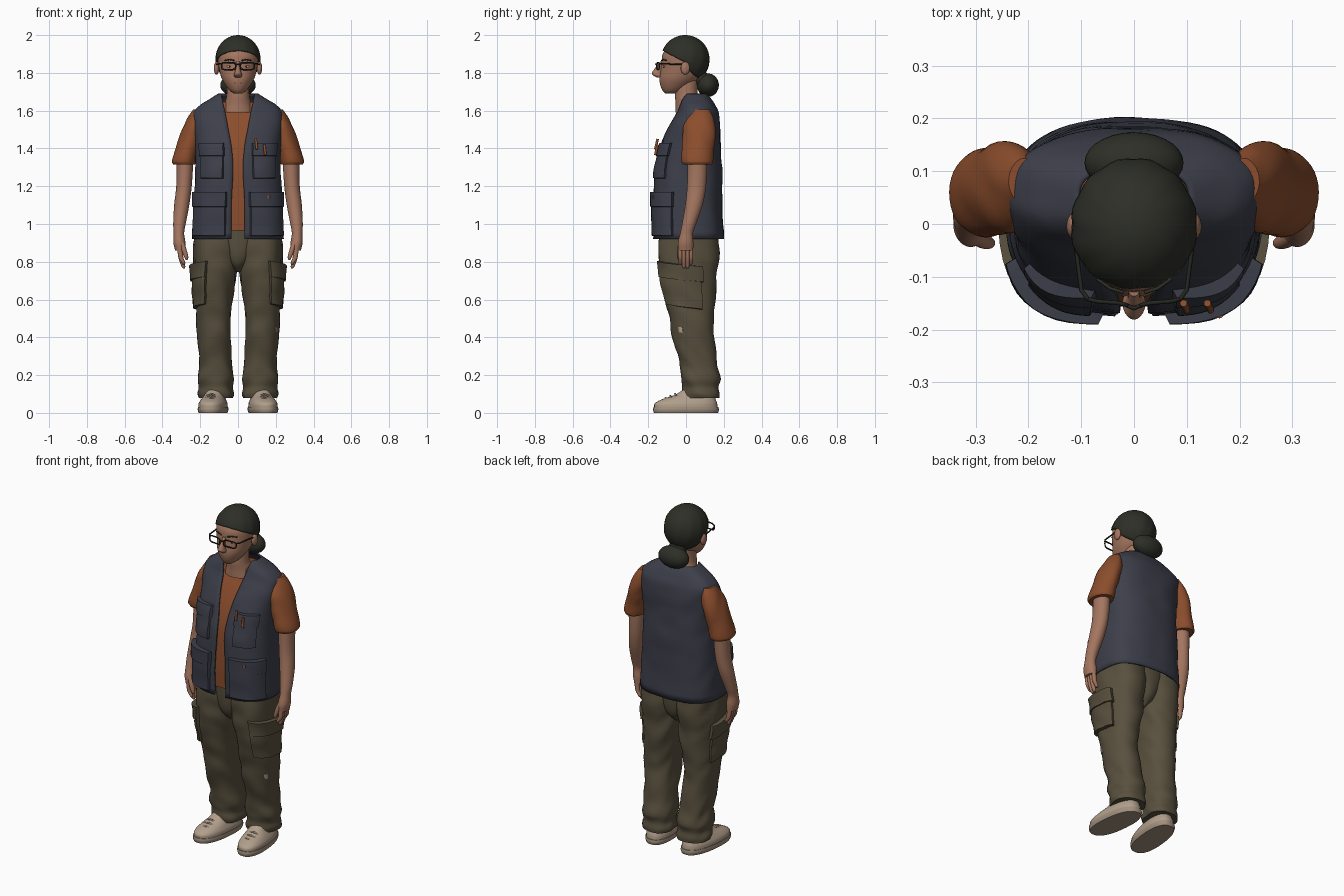
import bpy, bmesh, math
from math import sin, cos, pi, radians
from mathutils import Vector, noise

if "Cube" in bpy.data.objects:
    bpy.data.objects.remove(bpy.data.objects["Cube"])


def material(name, r, g, b):
    m = bpy.data.materials.new(name)
    m.use_nodes = True
    m.diffuse_color = (r, g, b, 1)
    bsdf = m.node_tree.nodes["Principled BSDF"]
    bsdf.inputs["Base Color"].default_value = (r, g, b, 1)
    bsdf.inputs["Roughness"].default_value = 0.8
    return m


SKIN = material("skin", .37, .18, .115)
LIPS = material("lips", .27, .11, .075)
HAIR = material("dark hair", .026, .028, .02)
VEST = material("slate vest", .046, .049, .068)
SHIRT = material("rust shirt", .26, .075, .026)
PANTS = material("olive trousers", .098, .08, .048)
SHOE = material("beige shoe", .44, .345, .26)
SOLE = material("sole", .36, .28, .21)
FRAME = material("dark frame", .018, .02, .016)


def finish(name, bm, mat, mirror=False, thick=0, angle=50):
    me = bpy.data.meshes.new(name)
    bm.to_mesh(me)
    bm.free()
    me.materials.append(mat)
    me.shade_smooth()
    me.set_sharp_from_angle(angle=radians(angle))
    ob = bpy.data.objects.new(name, me)
    bpy.context.collection.objects.link(ob)
    if thick:
        mod = ob.modifiers.new("thickness", "SOLIDIFY")
        mod.thickness, mod.offset = thick, -1
    if mirror:
        ob.modifiers.new("both sides", "MIRROR")


def section(rings, z):
    """Smoothly interpolated ring (z, x, y, rx, ry, gap) at a height."""
    n = len(rings)
    i = 0
    while i < n - 2 and z > rings[i + 1][0]:
        i += 1
    a, b = rings[i], rings[i + 1]
    p, q = rings[max(i - 1, 0)], rings[min(i + 2, n - 1)]
    h = b[0] - a[0]
    t = (z - a[0]) / h
    out = []
    for k in range(1, len(a)):
        ma = (b[k] - p[k]) / (b[0] - p[0]) * h
        mb = (q[k] - a[k]) / (q[0] - a[0]) * h
        out.append((2*t**3 - 3*t*t + 1) * a[k] + (t**3 - 2*t*t + t) * ma
                   + (3*t*t - 2*t**3) * b[k] + (t**3 - t*t) * mb)
    return out


def power(v, e):
    return math.copysign(abs(v) ** e, v)


def surface(rings, z, a, n, off=0, folds=0):
    """Point on the body at height z and angle a (0 = front, 90 deg = left)."""
    x, y, rx, ry = section(rings, z)[:4]
    p = Vector((x + (rx + off) * power(sin(a), 2 / n),
                y - (ry + off) * power(cos(a), 2 / n), z))
    if folds:
        f = folds * noise.noise(Vector((p.x * 9, p.y * 9, z * 13 + p.y * 12)))
        p += Vector((sin(a), -cos(a), 0)) * f
    return p


def skin_grid(bm, rows, closed):
    grid = [[bm.verts.new(p) for p in row] for row in rows]
    m = len(grid[0])
    for lo, hi in zip(grid, grid[1:]):
        for j in range(m if closed else m - 1):
            k = (j + 1) % m
            bm.faces.new((lo[j], lo[k], hi[k], hi[j]))
    return grid


def loft(name, rings, mat, n=2, seg=40, steps=5, folds=0, lean=0, mirror=False, thick=0):
    """Body lofted through rings; rings with a gap are left open in front."""
    bm = bmesh.new()
    opened = len(rings[0]) > 5
    zs = [a[0] + (b[0] - a[0]) * k / steps for a, b in zip(rings, rings[1:]) for k in range(steps)]
    rows = []
    for z in zs + [rings[-1][0]]:
        a0, count = 0, seg
        if opened:
            s = section(rings, z)
            a0, count = math.asin(min(.98, s[4] / s[2]) ** (n / 2)), seg + 1
        row = [surface(rings, z, a0 + (2*pi - 2*a0) * j / seg, n, 0, folds) for j in range(count)]
        for p in row:
            p.x += lean * p.y
        rows.append(row)
    grid = skin_grid(bm, rows, not opened)
    if not opened:
        bm.faces.new(grid[0][::-1])
        bm.faces.new(grid[-1])
    finish(name, bm, mat, mirror, thick)


def patch(name, rings, n, angles, heights, off, mat, folds=0, mirror=True, slant=0):
    """Raised pocket or plate that follows the body."""
    bm = bmesh.new()
    t = [0, .02] + [k / 10 for k in range(1, 10)] + [.98, 1]
    lerp = lambda pair, f: pair[0] + (pair[1] - pair[0]) * f
    rows = [[surface(rings, lerp(heights, v) - slant * u, radians(lerp(angles, u) - 100 * slant * v), n,
                     -.006 if u in (0, 1) or v in (0, 1) else off * (.65 + .35 * sin(pi * u)), folds)
             for u in t] for v in t]
    skin_grid(bm, rows, False)
    finish(name, bm, mat, mirror, angle=40)


def ball(name, centre, radii, mat, mirror=False):
    bm = bmesh.new()
    bmesh.ops.create_uvsphere(bm, u_segments=28, v_segments=18, radius=1)
    for v in bm.verts:
        v.co = Vector([c + r * k for c, r, k in zip(centre, radii, v.co)])
    finish(name, bm, mat, mirror)


def tube(name, pts, r, mat, cyclic=False):
    cu = bpy.data.curves.new(name, "CURVE")
    cu.dimensions, cu.bevel_depth, cu.bevel_resolution, cu.use_fill_caps = "3D", r, 2, True
    sp = cu.splines.new("POLY")
    sp.points.add(len(pts) - 1)
    for q, p in zip(sp.points, pts):
        q.co = (*p, 1)
    sp.use_cyclic_u = cyclic
    cu.materials.append(mat)
    bpy.context.collection.objects.link(bpy.data.objects.new(name, cu))


# Shoes
loft("shoe_soles", [(0, .132, 0, .073, .17), (.016, .132, 0, .078, .174), (.03, .132, 0, .077, .172)],
     SOLE, 2.4, lean=-.1, mirror=True)
loft("shoe_uppers", [(.025, .132, 0, .075, .168), (.05, .132, 0, .073, .165), (.07, .131, .013, .064, .145),
                     (.095, .128, .045, .052, .105), (.13, .125, .07, .045, .075)], SHOE, 2.4, lean=-.1, mirror=True)
for s in (-1, 1):
    for k in range(3):
        y, z = -.1 + .025 * k, .075 + .011 * k
        tube("shoe_lace", [(s * (.103 + .005 * k), y, z - .006), (s * .139, y - .008, z + .004),
                           (s * (.176 - .005 * k), y, z - .006)], .005, SOLE)

# Trousers
LEG = [(.078, .114, .08, .088, .1), (.1, .114, .08, .092, .101), (.135, .115, .079, .084, .094),
       (.18, .118, .075, .091, .104), (.25, .12, .068, .084, .1), (.4, .125, .04, .088, .108),
       (.5, .128, .028, .093, .118), (.62, .122, .02, .1, .138), (.75, .118, .012, .113, .153),
       (.85, .113, .012, .122, .16), (.98, .11, .012, .12, .156)]
loft("trouser_legs", LEG, PANTS, 2.3, folds=.012, mirror=True)
loft("trouser_seat", [(.745, 0, .012, .02, .08), (.79, 0, .012, .07, .128), (.86, 0, .012, .13, .148),
                      (.98, 0, .012, .19, .152)], PANTS)
patch("cargo_pockets", LEG, 2.3, (24, 116), (.575, .75), .02, PANTS, .012, slant=.03)
patch("cargo_flaps", LEG, 2.3, (22, 118), (.72, .805), .028, PANTS, .012, slant=.03)
patch("knee_patch", LEG, 2.3, (52, 66), (.425, .455), .005, SHOE, .012, False)

# Vest and shirt
BODY = [(.92, 0, .015, .242, .186, .035), (1.1, 0, .01, .236, .183, .035), (1.3, 0, .014, .226, .176, .026),
        (1.42, 0, .025, .228, .158, .036), (1.52, 0, .044, .236, .135, .054), (1.59, 0, .06, .235, .11, .067),
        (1.63, 0, .058, .202, .094, .077), (1.66, 0, .054, .155, .081, .084), (1.69, 0, .048, .106, .062, .09)]
loft("vest", BODY, VEST, 2.6, seg=72, folds=.005, thick=.009)
INNER = [(z, x, y, rx - .016, ry - .016) for z, x, y, rx, ry, _ in BODY[1:7]]
loft("shirt", [(.965, 0, .012, .222, .168)] + INNER + [(1.645, 0, .045, .1, .065)], SHIRT, 2.6)
BASE = [r[:5] for r in BODY]
patch("hip_pockets", BASE, 2.6, (10, 70), (.935, 1.11), .022, VEST, .005)
patch("hip_pocket_flaps", BASE, 2.6, (9, 72), (1.09, 1.17), .029, VEST, .005)
patch("pocket_tag", BASE, 2.6, (29, 36), (1.135, 1.15), .032, SHIRT, .005, False)
patch("chest_pockets", BASE, 2.6, (14, 54), (1.24, 1.4), .016, VEST, .005)
patch("chest_pocket_flaps", BASE, 2.6, (13, 56), (1.36, 1.43), .022, VEST, .005)
for x, z in ((.1, 1.45), (.145, 1.42)):
    tube("pen", [(x, -.163, z - .055), (x - .006, -.15, z)], .007, SHIRT)
loft("sleeves", [(1.315, .284, .06, .056, .077), (1.33, .285, .06, .062, .084), (1.42, .262, .064, .061, .088),
                 (1.5, .239, .07, .055, .084), (1.56, .222, .077, .044, .072), (1.605, .21, .083, .025, .045)],
     SHIRT, folds=.008, mirror=True)

# Arms and hands
loft("arms", [(.86, .307, -.002, .026, .04), (.9, .31, -.002, .032, .041), (.95, .313, .003, .028, .034),
              (1., .31, .016, .033, .037), (1.1, .298, .042, .04, .046), (1.2, .286, .056, .041, .05),
              (1.36, .28, .062, .045, .052)], SKIN, mirror=True)
for k, low in enumerate((.785, .765, .765, .785)):
    y = -.03 + .019 * k
    loft("fingers", [(low, .286, y, .005, .005), (low + .01, .289, y, .01, .01),
                     (.82, .302, y, .013, .011), (.88, .308, y, .014, .011)], SKIN, seg=12, mirror=True)
loft("thumbs", [(.81, .272, -.036, .005, .005), (.825, .274, -.036, .011, .011),
                (.87, .288, -.032, .014, .014), (.92, .305, -.02, .014, .014)], SKIN, seg=12, mirror=True)

# Neck, head and face
loft("neck", [(1.59, 0, .02, .085, .075), (1.635, 0, .015, .072, .07), (1.68, 0, .002, .06, .06),
              (1.8, 0, .01, .06, .06)], SKIN)
loft("head", [(1.69, 0, -.08, .02, .028), (1.705, 0, -.07, .042, .053), (1.735, 0, -.053, .066, .083),
              (1.77, 0, -.034, .086, .107), (1.81, 0, -.02, .098, .115), (1.86, 0, -.014, .106, .115),
              (1.9, 0, -.012, .104, .111), (1.95, 0, -.008, .072, .08), (1.975, 0, 0, .03, .03)], SKIN)
loft("nose", [(1.775, 0, -.14, .016, .014), (1.788, 0, -.15, .022, .026), (1.8, 0, -.154, .018, .027),
              (1.825, 0, -.142, .012, .022), (1.86, 0, -.125, .01, .012)], SKIN, seg=20)
ball("ears", (.114, -.004, 1.825), (.014, .024, .034), SKIN, True)
ball("eye_whites", (.043, -.113, 1.834), (.017, .007, .007), SHOE, True)
ball("pupils", (.043, -.118, 1.834), (.006, .005, .006), FRAME, True)
for s in (-1, 1):
    tube("eyebrow", [(s * .02, -.13, 1.866), (s * .045, -.122, 1.871), (s * .07, -.104, 1.866)], .0035, HAIR)
tube("mouth", [(-.03, -.124, 1.746), (-.015, -.134, 1.748), (.015, -.134, 1.748), (.03, -.124, 1.746)], .004, LIPS)

# Glasses
for s in (-1, 1):
    loop = [(s * (.05 + .037 * power(cos(a), .5)), -.148 + .006 * cos(a), 1.836 + .019 * power(sin(a), .5))
            for a in [2 * pi * k / 32 for k in range(32)]]
    tube("glasses_rim", loop, .004, FRAME, True)
    tube("glasses_temple", [(s * .087, -.143, 1.848), (s * .1, -.125, 1.848), (s * .116, 0, 1.845)], .004, FRAME)
tube("glasses_bridge", [(-.014, -.154, 1.845), (0, -.16, 1.847), (.014, -.154, 1.845)], .004, FRAME)

# Hair swept back from the hairline into a low bun
bm = bmesh.new()
rows = []
for i in range(19):
    row = []
    for j in range(48):
        a = 2 * pi * j / 48
        c = cos(a)
        edge = 96 - 28 * c if c > 0 else 96 + 48 * (-c) ** .5
        t = radians(edge) * (1 - i / 18.5)
        r = 1 + .012 * sin(a * 12 + 3 * t) * sin(t)
        row.append(Vector((.12 * r * sin(t) * sin(a), -.004 - .129 * r * sin(t) * c, 1.87 + .13 * cos(t))))
    rows.append(row)
grid = skin_grid(bm, rows, True)
bm.faces.new(grid[-1])
finish("hair", bm, HAIR, thick=.014)
ball("hair_bun", (0, .116, 1.735), (.094, .058, .062), HAIR)
ball("hair_tie", (0, .085, 1.765), (.055, .04, .045), HAIR)
